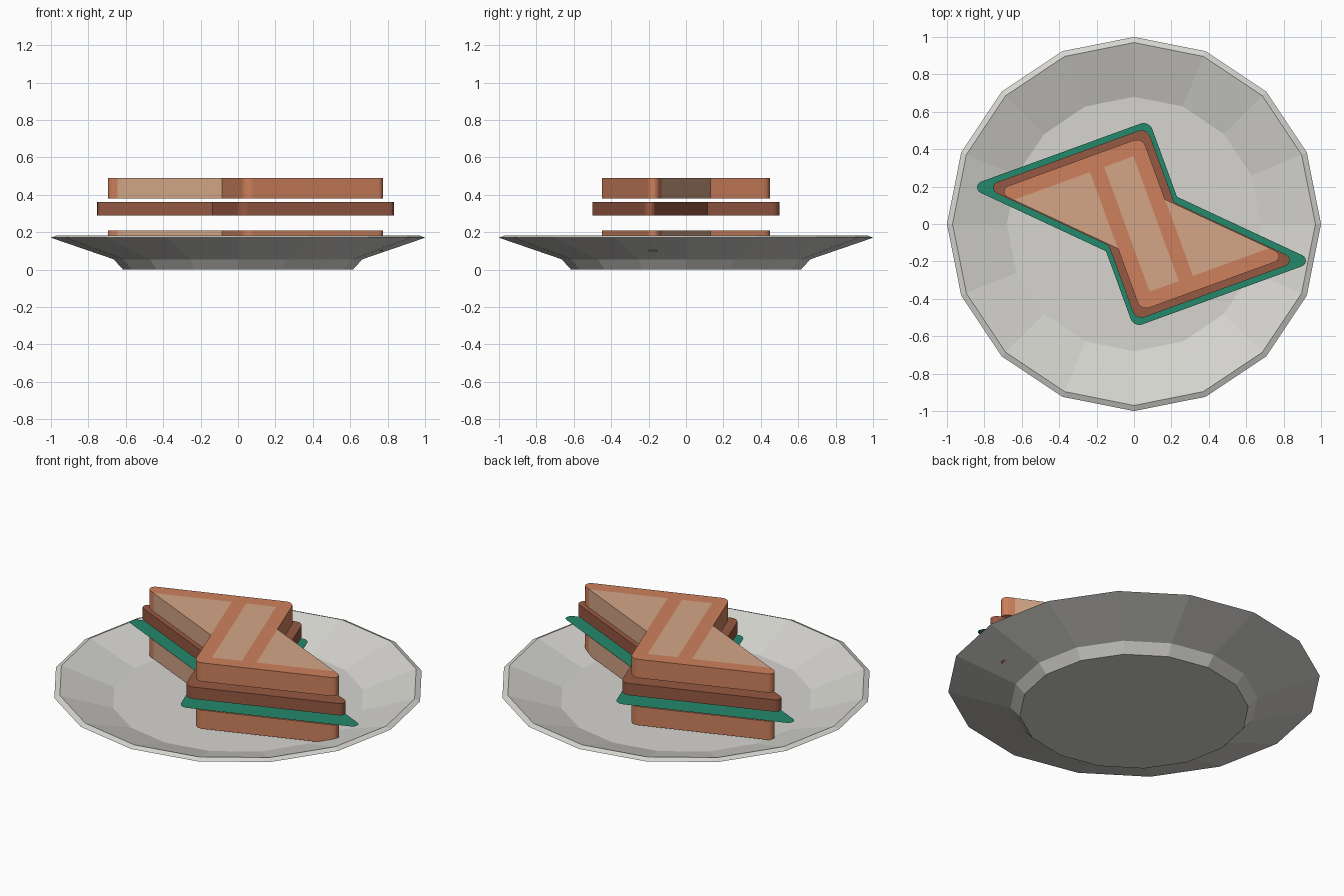
import bpy, bmesh, math
from mathutils import Vector

if "Cube" in bpy.data.objects:
    bpy.data.objects.remove(bpy.data.objects["Cube"])


def material(name, rgb):
    lin = [(c / 255 / 12.92) if c < 10 else ((c / 255 + 0.055) / 1.055) ** 2.4 for c in rgb]
    m = bpy.data.materials.new(name)
    m.diffuse_color = (*lin, 1)
    m.use_nodes = True
    m.node_tree.nodes["Principled BSDF"].inputs["Base Color"].default_value = m.diffuse_color
    return m


crust = material("crust", (206, 128, 92))
crumb = material("crumb", (211, 166, 134))
meat = material("meat", (150, 88, 66))
green = material("lettuce_green", (36, 136, 107))
china = material("china", (214, 213, 208))


def finish(name, bm, mats):
    mesh = bpy.data.meshes.new(name)
    bm.to_mesh(mesh)
    bm.free()
    for m in mats:
        mesh.materials.append(m)
    ob = bpy.data.objects.new(name, mesh)
    bpy.context.collection.objects.link(ob)
    return ob


def rounded(prev, p, nxt, r, n=6):
    """Arc of radius r that replaces corner p."""
    p, a, b = Vector(p), Vector(prev), Vector(nxt)
    da, db = (a - p).normalized(), (b - p).normalized()
    half = da.angle(db) / 2
    centre = p + (da + db).normalized() * r / math.sin(half)
    start, end = p + da * r / math.tan(half), p + db * r / math.tan(half)
    u, w = start - centre, end - centre
    total = u.angle(w)
    return [centre + (u * math.sin(total * (1 - i / n)) + w * math.sin(total * i / n)) / math.sin(total)
            for i in range(n + 1)]


def outline(side, top, cut):
    """Two overlapping right triangles, half the outline then its half-turn copy."""
    tip, corner, notch = (-cut - top, top), (side, top), (side, cut - side)
    half = rounded((-side, side - cut), tip, corner, 0.032)
    half += rounded(tip, corner, notch, 0.05) + [Vector(notch)]
    return half + [-p for p in half]


def layer(side, top, cut, z, height):
    bm = bmesh.new()
    face = bm.faces.new([bm.verts.new((p.x, p.y, z)) for p in outline(side, top, cut)])
    if height:
        ext = bmesh.ops.extrude_face_region(bm, geom=[face])
        moved = [g for g in ext["geom"] if isinstance(g, bmesh.types.BMVert)]
        bmesh.ops.translate(bm, verts=moved, vec=(0, 0, height))
    bmesh.ops.recalc_face_normals(bm, faces=bm.faces[:])
    return bm


def place(ob):
    ob.rotation_euler.z = math.radians(20)
    ob.location.x = 0.04


# Bread slices: crust edge, crumb on the cut sides and inside the border
SIDE, TOP, CUT, BORDER = 0.163, 0.435, 0.244, 0.08
for name, z in (("lower_bread", 0.10), ("upper_bread", 0.38)):
    bm = layer(SIDE, TOP, CUT, z, 0.11)
    inner_v, inner_u, seam = TOP - BORDER, SIDE - BORDER, SIDE + 0.0005
    for axis, d in ((Vector((0, 1, 0)), inner_v), (Vector((1, 0, 0)), inner_u),
                    (Vector((1, 0, 0)), seam)):
        for s in (-1, 1):
            bmesh.ops.bisect_plane(bm, geom=bm.verts[:] + bm.edges[:] + bm.faces[:],
                                   plane_co=axis * d * s, plane_no=axis)
    bm.normal_update()
    for f in bm.faces:
        c, n = f.calc_center_median(), f.normal
        inside = abs(c.y) < inner_v
        if abs(n.z) > 0.9:
            xs = [v.co.x for v in f.verts]
            mid = abs(min(xs) + max(xs)) / 2
            f.material_index = int(inside and not inner_u < mid < seam)
        else:
            f.material_index = int(inside and abs(n.x + n.y) / math.sqrt(2) > 0.99)
    place(finish(name, bm, [crust, crumb]))

# Filling: thin lettuce sheet and meat slab
place(finish("lettuce", layer(0.228, 0.506, 0.30, 0.248, 0), [green]))
place(finish("meat_slice", layer(0.204, 0.474, 0.252, 0.29, 0.07), [meat]))

# Plate: sixteen-sided lathe profile (radius, height)
profile = [(0.615, 0), (0.665, 0.055), (1, 0.17), (0.97, 0.183), (0.68, 0.085)]
N = 16
bm = bmesh.new()
rings = [[bm.verts.new((r * math.cos(math.tau * i / N), r * math.sin(math.tau * i / N), z))
          for i in range(N)] for r, z in profile]
for a, b in zip(rings, rings[1:]):
    for i in range(N):
        j = (i + 1) % N
        bm.faces.new((a[i], a[j], b[j], b[i]))
bm.faces.new(rings[0][::-1])
bm.faces.new(rings[-1])
bmesh.ops.recalc_face_normals(bm, faces=bm.faces[:])
finish("plate", bm, [china])
